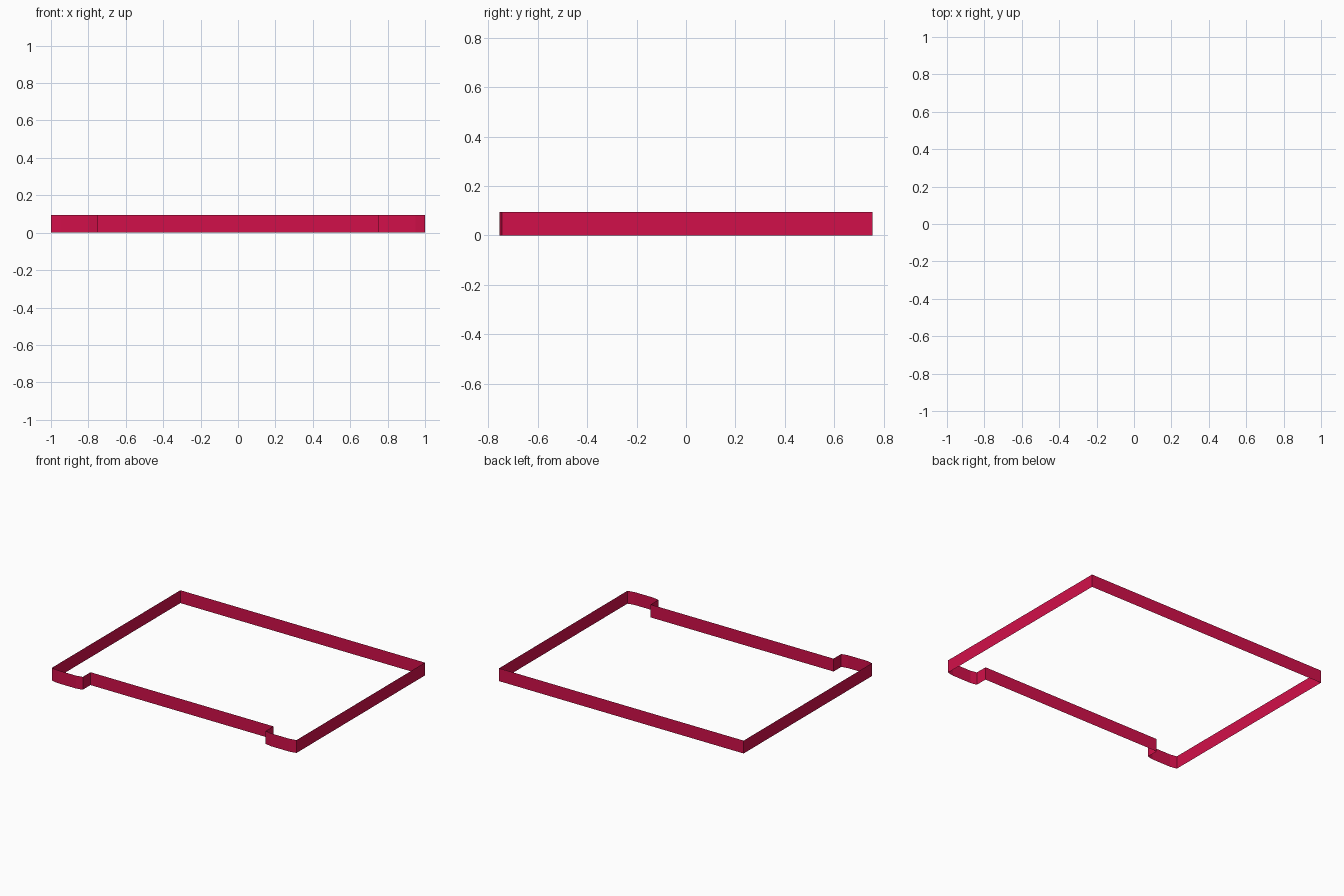
import bpy, bmesh

if "Cube" in bpy.data.objects:
    bpy.data.objects.remove(bpy.data.objects["Cube"])

H = 0.095  # wall height

# Right half of the plan outline, front middle to back corner
half = [
    (0.748, -0.655),  # recessed front run
    (0.748, -0.745),  # step out to the corner return
    (0.795, -0.755),
    (0.948, -0.755),
    (1.0, -0.745),    # front corner
    (1.0, 0.755),     # back corner
]
# Mirror to close the outline, counter-clockwise from above
outline = half + [(-x, y) for x, y in reversed(half)]

# Thin open skirt: one upright sheet around the outline
bm = bmesh.new()
low = [bm.verts.new((x, y, 0)) for x, y in outline]
top = [bm.verts.new((x, y, H)) for x, y in outline]
n = len(outline)
for i in range(n):
    j = (i + 1) % n
    bm.faces.new((low[i], low[j], top[j], top[i]))

mesh = bpy.data.meshes.new("skirting_band")
bm.to_mesh(mesh)
bm.free()

# Single crimson colour
mat = bpy.data.materials.new("crimson")
mat.diffuse_color = (0.64, 0.005, 0.068, 1)
mat.use_nodes = True
mat.node_tree.nodes["Principled BSDF"].inputs["Base Color"].default_value = mat.diffuse_color
mesh.materials.append(mat)

band = bpy.data.objects.new("skirting_band", mesh)
bpy.context.collection.objects.link(band)
